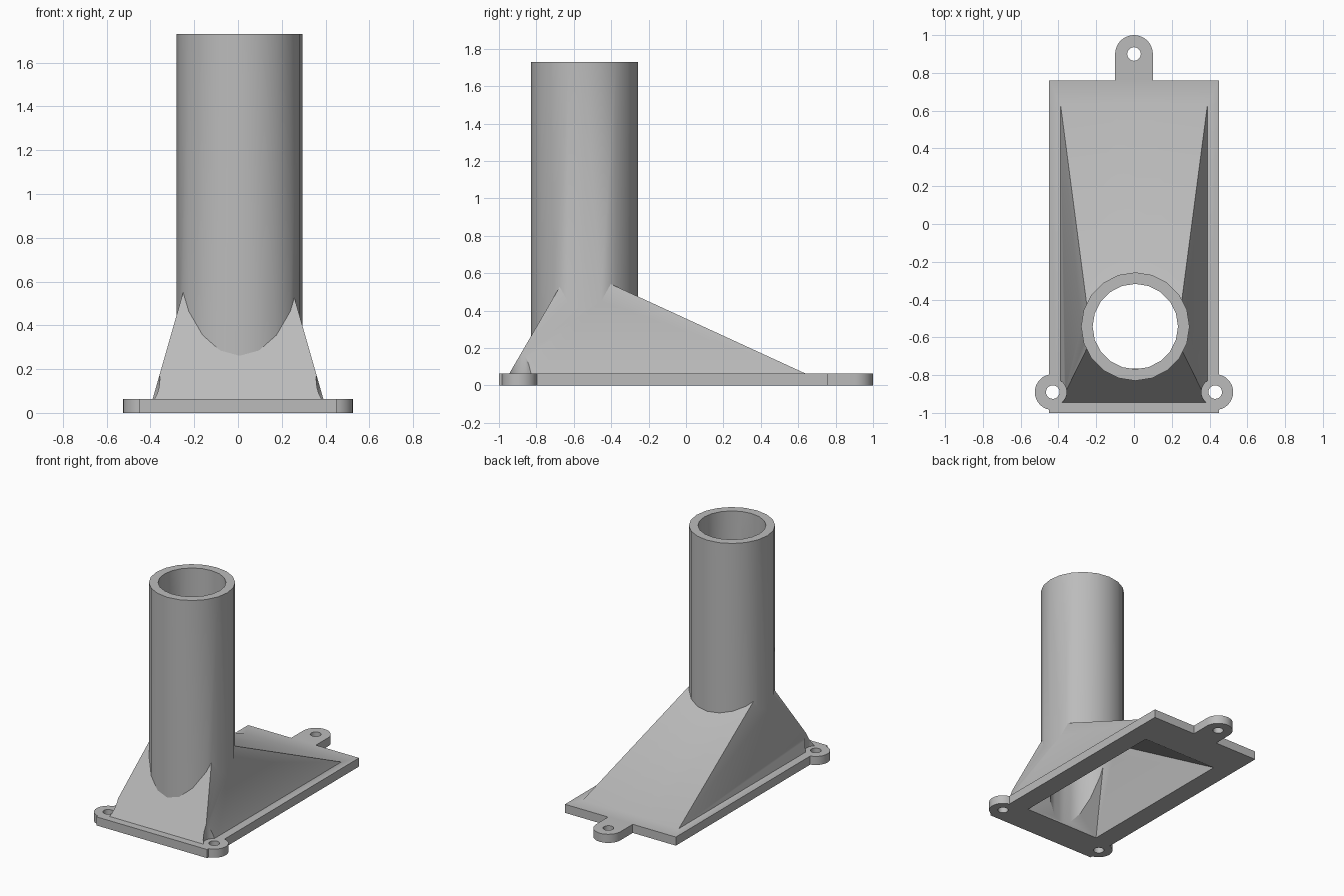
import bpy, bmesh
from math import radians
from mathutils import Matrix

cube = bpy.data.objects.get("Cube")
if cube:
    bpy.data.objects.remove(cube, do_unlink=True)

grey = bpy.data.materials.new("plain grey")
grey.use_nodes = True
colour = (0.5, 0.5, 0.5, 1)
grey.diffuse_color = colour
grey.node_tree.nodes["Principled BSDF"].inputs["Base Color"].default_value = colour


def finish(bm, name):
    bmesh.ops.recalc_face_normals(bm, faces=bm.faces)
    mesh = bpy.data.meshes.new(name)
    bm.to_mesh(mesh)
    bm.free()
    mesh.materials.append(grey)
    ob = bpy.data.objects.new(name, mesh)
    bpy.context.collection.objects.link(ob)
    return ob


def hull(name, points):
    bm = bmesh.new()
    for p in points:
        bm.verts.new(p)
    bmesh.ops.convex_hull(bm, input=bm.verts)
    bmesh.ops.dissolve_limit(bm, angle_limit=radians(1), verts=bm.verts, edges=bm.edges)
    return finish(bm, name)


def box(name, x, y0, y1, z0, z1):
    return hull(name, [(sx * x, y, z) for sx in (-1, 1) for y in (y0, y1) for z in (z0, z1)])


def cylinder(name, x, y, r, z0, z1, sides=32):
    bm = bmesh.new()
    bmesh.ops.create_cone(bm, cap_ends=True, segments=sides, radius1=r, radius2=r,
                          depth=z1 - z0, matrix=Matrix.Translation((x, y, (z0 + z1) / 2)))
    return finish(bm, name)


def wedge(name, x, y0, y1, z0, z1, ridge):
    """Hipped roof on a straight-sided foot running from z0 to z1."""
    rx, ry, rz = ridge
    pts = [(s * x, y, z) for s in (-1, 1) for y in (y0, y1) for z in (z0, z1)]
    return hull(name, pts + [(-rx, ry, rz), (rx, ry, rz)])


def combine(target, other, operation):
    mod = target.modifiers.new(operation.title(), 'BOOLEAN')
    mod.operation = operation
    mod.solver = 'EXACT'
    mod.object = other
    bpy.context.view_layer.objects.active = target
    bpy.ops.object.modifier_apply(modifier=mod.name)
    bpy.data.objects.remove(other, do_unlink=True)


THICK = 0.063
PIPE = (0.007, -0.543)
EARS = [(-0.43, -0.89), (0.43, -0.89)]
TAB = (0, 0.9)

# Base plate with rear tab and two front ears
body = box("pipe_adapter", 0.45, -1, 0.76, 0, THICK)
combine(body, box("tab", 0.1, 0.6, TAB[1], 0, THICK), 'UNION')
combine(body, cylinder("tab_end", *TAB, 0.1, 0, THICK), 'UNION')
for ear in EARS:
    combine(body, cylinder("ear", *ear, 0.095, 0, THICK), 'UNION')

# Sloped hood with screw clearance at the ears
hood = wedge("hood", 0.39, -0.945, 0.64, 0.02, THICK, (0.226, -0.611, 0.638))
for ear in EARS:
    combine(hood, cylinder("clearance", *ear, 0.073, -0.1, 0.5), 'DIFFERENCE')
combine(body, hood, 'UNION')

# Upright pipe
combine(body, cylinder("pipe", *PIPE, 0.287, 0.03, 1.73, 20), 'UNION')

# Hollow inside of the hood, the bore and the screw holes
cavity = wedge("cavity", 0.305, -0.77, 0.49, -0.1, 0, (0.18, -0.52, 0.6))
combine(body, cavity, 'DIFFERENCE')
combine(body, cylinder("bore", *PIPE, 0.226, 0.01, 2, 20), 'DIFFERENCE')
for spot in EARS + [TAB]:
    combine(body, cylinder("screw_hole", *spot, 0.036, -0.1, 0.2, 20), 'DIFFERENCE')

# Smooth curves, crisp edges
bpy.ops.object.select_all(action='DESELECT')
body.select_set(True)
bpy.context.view_layer.objects.active = body
bpy.ops.object.shade_smooth_by_angle(angle=radians(25))
